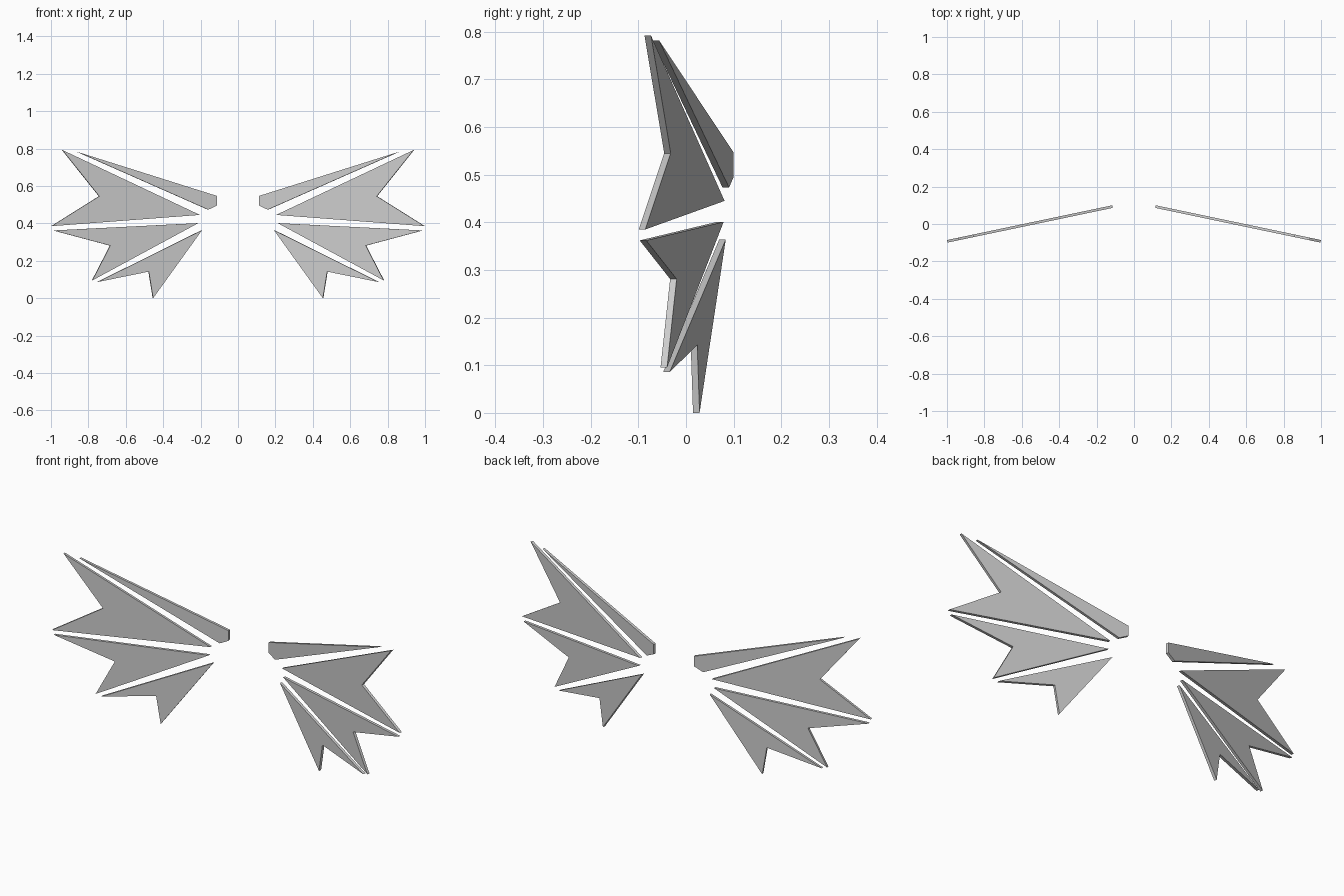
import bpy
import bmesh
from mathutils import Vector

cube = bpy.data.objects.get("Cube")
if cube:
    bpy.data.objects.remove(cube, do_unlink=True)

THICK = 0.014
SLOPE = -0.21          # wings sweep forward towards their tips
ROOT_X, ROOT_Y = 0.115, 0.093

grey = bpy.data.materials.new("plain grey")
grey.use_nodes = True
colour = (0.6, 0.6, 0.6, 1.0)
grey.diffuse_color = colour
grey.node_tree.nodes["Principled BSDF"].inputs["Base Color"].default_value = colour

# Outlines (x, z) of the four blades of one wing
BLADES = {
    "top_spar": [(0.115, 0.547), (0.115, 0.495), (0.16, 0.473), (0.86, 0.782)],
    "upper_blade": [(0.205, 0.445), (0.998, 0.385), (0.743, 0.545), (0.94, 0.792)],
    "middle_blade": [(0.214, 0.401), (0.78, 0.095), (0.684, 0.281), (0.988, 0.362)],
    "lower_blade": [(0.193, 0.364), (0.455, 0.0), (0.478, 0.142), (0.753, 0.086)],
}


def add_blade(name, outline, side):
    """Flat plate cut from the swept wing plane, mirrored by side."""
    normal = Vector((SLOPE, -1, 0)).normalized()
    bm = bmesh.new()
    rings = []
    for offset in (THICK / 2, -THICK / 2):
        ring = []
        for x, z in outline:
            p = Vector((x, ROOT_Y + SLOPE * (x - ROOT_X), z)) + normal * offset
            ring.append(bm.verts.new((p.x * side, p.y, p.z)))
        rings.append(ring)
    front, back = rings
    bm.faces.new(front)
    bm.faces.new(back[::-1])
    for i in range(len(outline)):
        j = (i + 1) % len(outline)
        bm.faces.new((front[j], front[i], back[i], back[j]))
    bmesh.ops.recalc_face_normals(bm, faces=bm.faces)
    mesh = bpy.data.meshes.new(name)
    bm.to_mesh(mesh)
    bm.free()
    mesh.materials.append(grey)
    bpy.context.collection.objects.link(bpy.data.objects.new(name, mesh))


# Both wings
for label, side in (("left", 1), ("right", -1)):
    for part, outline in BLADES.items():
        add_blade(label + "_" + part, outline, side)
